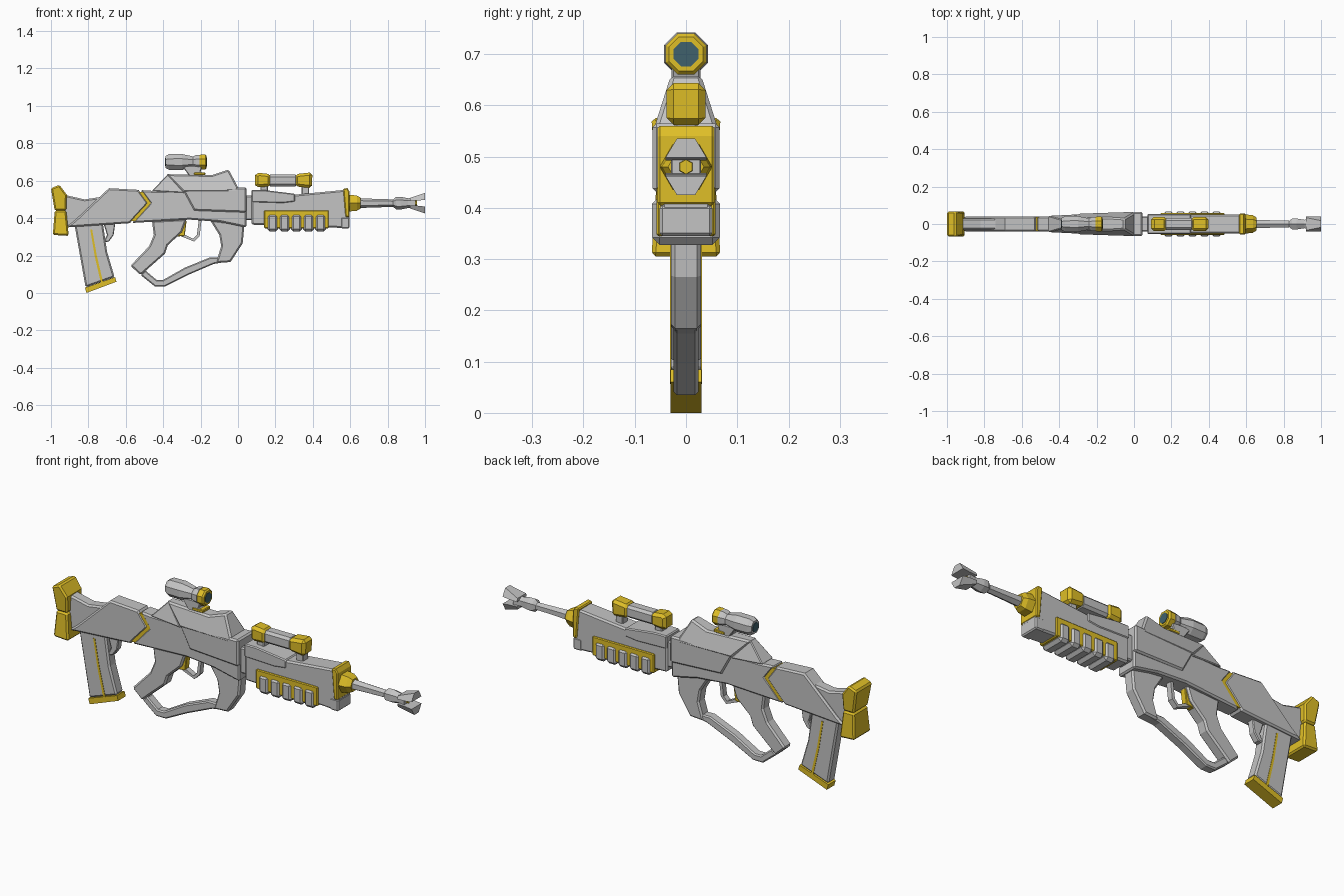
import bpy, bmesh, math


def material(name, rgb):
    m = bpy.data.materials.new(name)
    m.diffuse_color = (*rgb, 1)
    return m


GREY = material("light grey", (0.55, 0.55, 0.55))
GOLD = material("gold yellow", (0.74, 0.52, 0.02))
GLASS = material("dark teal glass", (0.05, 0.12, 0.15))


def finish(name, bm, mat, bevel=0):
    bmesh.ops.recalc_face_normals(bm, faces=bm.faces)
    mesh = bpy.data.meshes.new(name)
    bm.to_mesh(mesh)
    bm.free()
    mesh.materials.append(mat)
    ob = bpy.data.objects.new(name, mesh)
    bpy.context.collection.objects.link(ob)
    if bevel:
        b = ob.modifiers.new("chamfer", "BEVEL")
        b.width, b.segments = bevel, 1
        b.limit_method, b.angle_limit = "ANGLE", math.radians(70)
    return ob


def prism(name, pts, w, mat=GREY, bevel=0.008):
    """Side profile (x, z), thickened to half-width w, which may be a function of x and z."""
    half = w if callable(w) else lambda x, z: w
    bm = bmesh.new()
    a = [bm.verts.new((x, -half(x, z), z)) for x, z in pts]
    b = [bm.verts.new((x, half(x, z), z)) for x, z in pts]
    bm.faces.new(a)
    bm.faces.new(b)
    for i in range(len(pts)):
        j = (i + 1) % len(pts)
        bm.faces.new((a[i], a[j], b[j], b[i]))
    return finish(name, bm, mat, bevel)


def box(name, x0, x1, z0, z1, w, mat=GREY, bevel=0.006):
    return prism(name, [(x0, z0), (x1, z0), (x1, z1), (x0, z1)], w, mat, bevel)


def lathe(name, rings, z, n=8, mat=GREY, turn=0.5):
    """Rings (x, radius) around an axis along x."""
    bm = bmesh.new()
    loops = []
    for x, r in rings:
        angles = [2 * math.pi * (i + turn) / n for i in range(n)]
        loops.append([bm.verts.new((x, r * math.cos(t), z + r * math.sin(t))) for t in angles])
    for p, q in zip(loops, loops[1:]):
        for i in range(n):
            j = (i + 1) % n
            bm.faces.new((p[i], p[j], q[j], q[i]))
    bm.faces.new(loops[0])
    bm.faces.new(loops[-1])
    return finish(name, bm, mat)


# Stock: flared butt plate, rear neck, chevron-ended shell with gold seam
prism("butt_plate_top", [(-1, .56), (-.955, .578), (-.915, .525), (-.918, .44), (-.98, .44)],
      lambda x, z: .058 + .07 * (z - .44), GOLD)
prism("butt_plate_bottom", [(-.98, .44), (-.918, .44), (-.905, .305), (-.99, .31)],
      lambda x, z: .058 + .07 * (.44 - z), GOLD)
prism("stock_neck", [(-.93, .525), (-.82, .5), (-.72, .515), (-.7, .4), (-.93, .35)], .03)
prism("stock_shell", [(-.92, .35), (-.87, .39), (-.69, .56), (-.532, .551), (-.48, .48), (-.578, .373)], .041)
prism("chevron_seam", [(-.56, .54), (-.51, .54), (-.45, .48), (-.55, .385), (-.6, .385), (-.5, .48)],
      .037, GOLD, 0)

# Receiver widening towards the front
prism("receiver", [(-.522, .55), (-.47, .48), (-.568, .374), (-.26, .392), (-.1, .38), (.045, .35),
                   (.045, .555), (-.445, .545)], lambda x, z: .0535 + .027 * x)
prism("receiver_side_plate", [(-.295, .55), (-.235, .44), (.045, .43), (.045, .565), (-.1, .56)],
      lambda x, z: .064 + .04 * x)
prism("sight_rail_block", [(-.385, .635), (-.14, .63), (-.05, .66), (0, .565), (0, .54), (-.29, .54)],
      lambda x, z: .061 + .033 * x - .3 * (z - .56))
prism("rail_rear_wedge", [(-.375, .635), (-.46, .545), (-.285, .535)],
      lambda x, z: .055 + .033 * x - .3 * (z - .56), GREY, .004)
box("receiver_front_joint", .03, .09, .39, .52, .04)

# Magazine
prism("magazine", [(-.875, .37), (-.725, .39), (-.7, .22), (-.66, .085), (-.815, .03), (-.845, .2)], .029)
prism("magazine_base", [(-.657, .085), (-.65, .06), (-.81, 0), (-.818, .028)], .03, GOLD, 0)
prism("magazine_stripe", [(-.79, .34), (-.78, .34), (-.755, .2), (-.722, .06), (-.734, .056), (-.767, .2)],
      .031, GOLD, 0)
prism("release_hook", [(-.72, .375), (-.655, .38), (-.665, .31), (-.69, .275), (-.72, .27), (-.7, .31)], .018,
      GREY, .004)

# Grip, trigger and hand guard loop
prism("grip", [(-.46, .385), (-.275, .395), (-.3, .325), (-.375, .255), (-.39, .21), (-.52, .095),
               (-.575, .145), (-.475, .25), (-.45, .31)], .029)
prism("trigger", [(-.32, .38), (-.275, .385), (-.285, .305), (-.35, .3), (-.34, .33)], .016, GOLD, .003)
prism("trigger_guard", [(-.31, .305), (-.235, .275), (-.205, .305), (-.195, .39), (-.21, .39), (-.22, .31),
                        (-.24, .29), (-.3, .32)], .014, GREY, 0)
prism("hand_guard_loop", [(-.52, .095), (-.445, .035), (-.39, .035), (-.27, .095), (-.13, .155), (-.05, .168),
                          (-.06, .19), (-.15, .19), (-.285, .135), (-.4, .07), (-.435, .07), (-.495, .12)],
      .024, GREY, .006)
prism("front_grip", [(-.15, .39), (.035, .37), (.025, .265), (-.04, .165), (-.118, .16), (-.09, .25),
                     (-.1, .31)], .029)

# Handguard with raised upper panel and ribbed lower grip
prism("handguard", [(.072, .55), (.3, .525), (.56, .55), (.595, .535), (.595, .345), (.5, .35), (.072, .365)], .05)
prism("handguard_upper_panel", [(.072, .55), (.14, .55), (.305, .53), (.305, .488), (.24, .48), (.072, .485)],
      .054, GREY, .005)
box("rib_frame", .14, .485, .345, .442, .058, GOLD, .004)
for i in range(5):
    x = .155 + i * .064
    box(f"grip_rib_{i + 1}", x, x + .06, .328, .422, .066, GREY, .014)
prism("front_plate", [(.562, .558), (.585, .56), (.597, .54), (.597, .405), (.575, .405)], .056, GOLD, .005)
box("front_lower_block", .55, .597, .345, .405, .052)

# Barrel, collar and forked muzzle
lathe("barrel_collar", [(.59, .052), (.635, .047), (.655, .035)], .48, 6, GOLD, 0)
lathe("barrel", [(.64, .027), (.7, .024), (.83, .02), (.845, .033), (.87, .034), (.91, .026), (.95, .032)], .48, 6,
      GREY, .5)
lathe("muzzle_core", [(.945, .016), (.957, .014)], .48, 6, GOLD)
for side, s in (("upper", 1), ("lower", -1)):
    prism(f"muzzle_prong_{side}", [(.92, .48 + .012 * s), (.92, .48 + .028 * s), (1, .48 + .055 * s),
                                   (1, .48 + .018 * s), (.965, .48 + .014 * s)],
          lambda x, z: .04 - .6 * max(0, abs(z - .48) - .018), GREY, 0)

# Pointer tube above the handguard
box("pointer_tube", .16, .32, .57, .632, .031, GREY, .012)
prism("pointer_rear_cap", [(.092, .575), (.11, .565), (.175, .57), (.175, .635), (.11, .642), (.092, .63)],
      .038, GOLD, .014)
prism("pointer_front_cap", [(.305, .57), (.395, .56), (.398, .645), (.305, .635)], .038, GOLD, .014)
for name, x in (("rear", .12), ("front", .34)):
    box(f"pointer_mount_{name}", x, x + .04, .52, .58, .022, GREY, .004)

# Scope
lathe("scope_body", [(-.388, .034), (-.37, .045), (-.3, .046), (-.24, .032), (-.225, .04), (-.205, .042)], .7)
lathe("scope_ring", [(-.207, .038), (-.2, .043), (-.175, .043), (-.168, .036)], .7, 8, GOLD)
lathe("scope_lens", [(-.175, .026), (-.166, .026)], .7, 8, GLASS)
lathe("scope_eyepiece", [(-.391, .024), (-.38, .024)], .7, 8, GLASS)
prism("scope_mount", [(-.3, .68), (-.19, .68), (-.2, .65), (-.18, .625), (-.26, .625)], .028, GREY, .004)
box("scope_clamp", -.235, -.175, .63, .645, .03, GOLD, .003)
